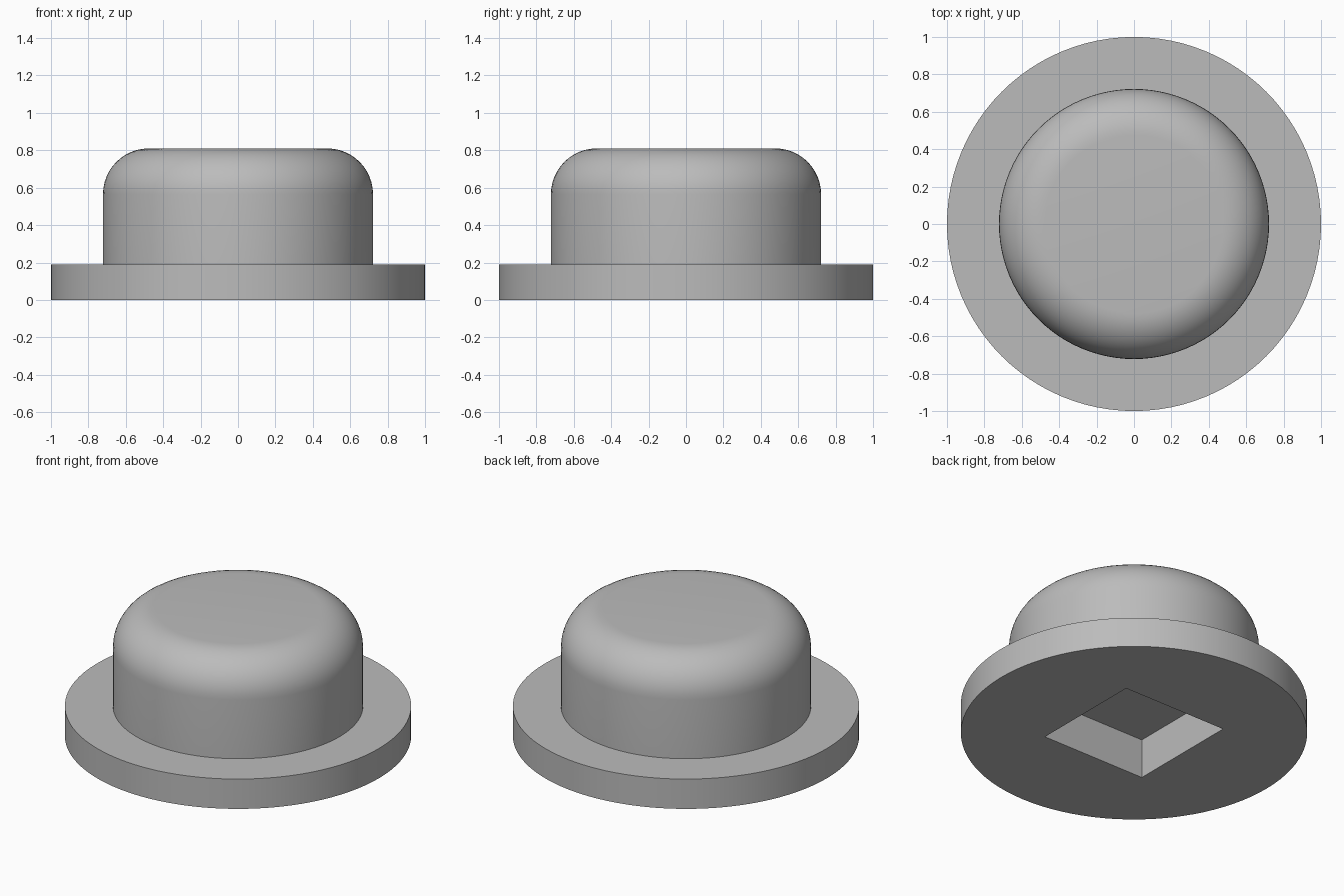
import bpy, bmesh, math
from mathutils import Matrix

cube = bpy.data.objects.get("Cube")
if cube:
    bpy.data.objects.remove(cube, do_unlink=True)

SEGMENTS = 96
FLANGE_R, FLANGE_TOP = 1.0, 0.19
DOME_R, DOME_TOP, FILLET = 0.722, 0.81, 0.245
SOCKET_SIDE, SOCKET_DEPTH = 0.73, 0.25

grey = bpy.data.materials.new("plain_grey")
grey.use_nodes = True
colour = (0.5, 0.5, 0.5, 1)
grey.diffuse_color = colour
grey.node_tree.nodes["Principled BSDF"].inputs["Base Color"].default_value = colour


def to_object(bm, name):
    mesh = bpy.data.meshes.new(name)
    bm.to_mesh(mesh)
    bm.free()
    obj = bpy.data.objects.new(name, mesh)
    bpy.context.collection.objects.link(obj)
    mesh.materials.append(grey)
    return obj


# Turned profile: flange, straight wall, rounded shoulder
profile = [(FLANGE_R, 0), (FLANGE_R, FLANGE_TOP), (DOME_R, FLANGE_TOP)]
for i in range(13):
    a = math.pi / 2 * i / 12
    profile.append((DOME_R - FILLET + FILLET * math.cos(a),
                    DOME_TOP - FILLET + FILLET * math.sin(a)))

bm = bmesh.new()
rings = []
for r, z in profile:
    rings.append([bm.verts.new((r * math.cos(t), r * math.sin(t), z))
                  for t in (2 * math.pi * k / SEGMENTS for k in range(SEGMENTS))])
for low, high in zip(rings, rings[1:]):
    for k in range(SEGMENTS):
        n = (k + 1) % SEGMENTS
        bm.faces.new((low[k], low[n], high[n], high[k]))
bm.faces.new(rings[0][::-1])
bm.faces.new(rings[-1])
body = to_object(bm, "domed_cap")

# Square socket cut into the underside
bm = bmesh.new()
bmesh.ops.create_cube(bm, size=1, matrix=Matrix.Diagonal(
    (SOCKET_SIDE, SOCKET_SIDE, SOCKET_DEPTH * 2, 1)))
cutter = to_object(bm, "socket_cutter")
cutter.hide_render = True

cut = body.modifiers.new("socket", 'BOOLEAN')
cut.operation = 'DIFFERENCE'
cut.solver = 'EXACT'
cut.object = cutter
bpy.ops.object.select_all(action='DESELECT')
bpy.context.view_layer.objects.active = body
body.select_set(True)
bpy.ops.object.modifier_apply(modifier=cut.name)
bpy.data.objects.remove(cutter, do_unlink=True)

# Smooth curved walls, crisp rims
bpy.ops.object.shade_smooth_by_angle(angle=math.radians(30))
